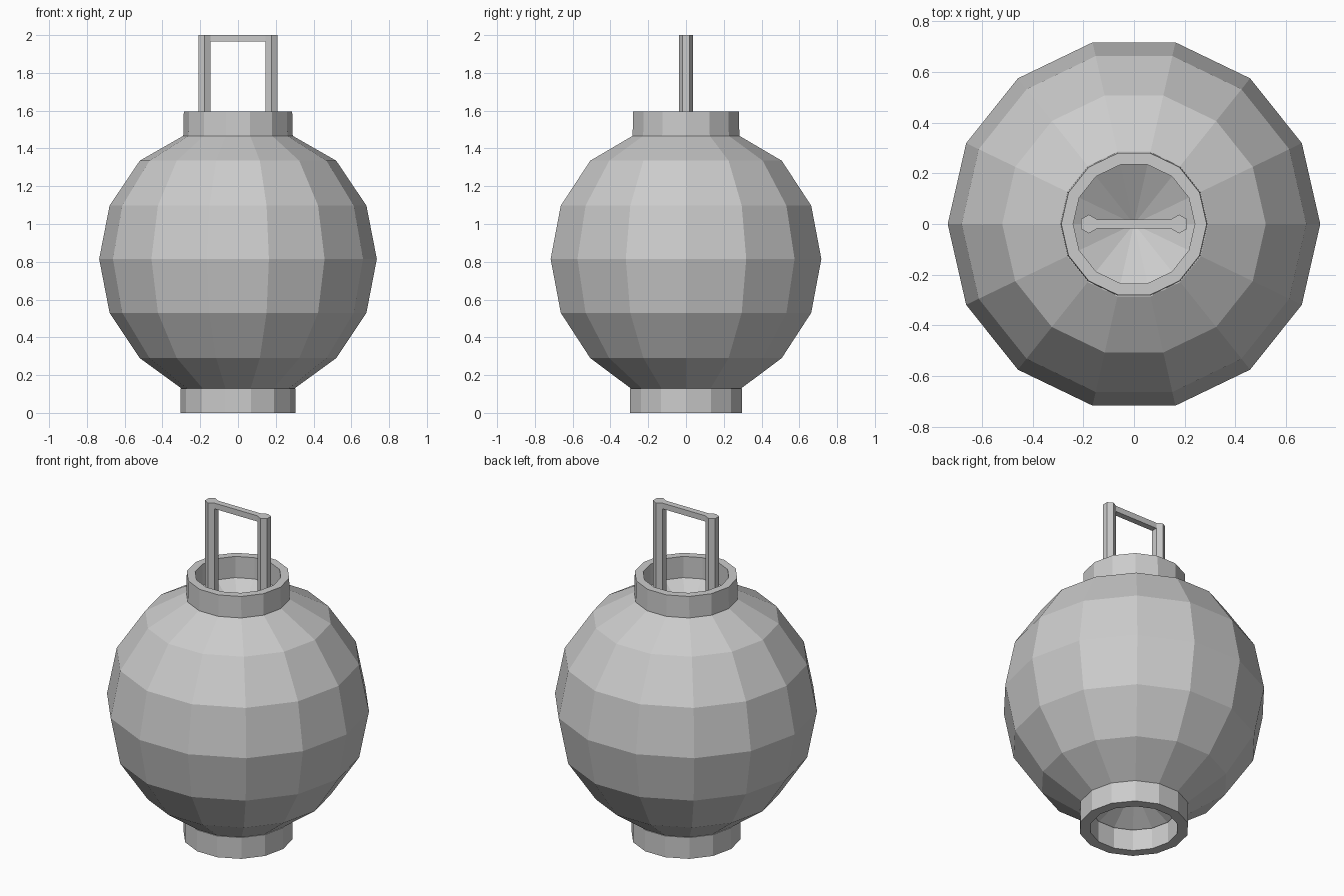
import bpy, bmesh
from math import pi, cos, sin

if "Cube" in bpy.data.objects:
    bpy.data.objects.remove(bpy.data.objects["Cube"])

SIDES = 14


def finish(bm, name):
    bmesh.ops.recalc_face_normals(bm, faces=bm.faces)
    mesh = bpy.data.meshes.new(name)
    bm.to_mesh(mesh)
    bm.free()
    obj = bpy.data.objects.new(name, mesh)
    bpy.context.collection.objects.link(obj)
    return obj


def lathe(name, profile, closed=False):
    """Spin (radius, z) points around z; radius 0 becomes a single pole."""
    bm = bmesh.new()
    rings = []
    for r, z in profile:
        n = SIDES if r else 1
        rings.append([bm.verts.new((r * cos(2 * pi * i / SIDES),
                                    r * sin(2 * pi * i / SIDES), z))
                      for i in range(n)])
    pairs = list(zip(rings, rings[1:]))
    if closed:
        pairs.append((rings[-1], rings[0]))
    for a, b in pairs:
        for i in range(SIDES):
            j = (i + 1) % SIDES
            quad = [a[i % len(a)], a[j % len(a)], b[j % len(b)], b[i % len(b)]]
            bm.faces.new(list(dict.fromkeys(quad)))
    return finish(bm, name)


# Faceted globe, with shallow cones sunk into both ends
lathe("lantern_body", [
    (0, 0.27), (0.24, 0.13), (0.30, 0.13), (0.52, 0.29), (0.68, 0.53),
    (0.735, 0.815), (0.68, 1.097), (0.52, 1.335), (0.293, 1.465),
    (0.24, 1.465), (0, 1.33)])

# Collars at the base and the mouth
lathe("base_collar", [(0.245, 0), (0.305, 0), (0.305, 0.13), (0.245, 0.13)], True)
lathe("top_collar", [(0.24, 1.465), (0.29, 1.465), (0.287, 1.595), (0.24, 1.595)], True)

# Handle: two hexagonal posts joined by a flat bar
POST_X, POST_R, POST_BASE, TOP = 0.178, 0.037, 1.40, 2.0
for side, label in ((-1, "left"), (1, "right")):
    bpy.ops.mesh.primitive_cylinder_add(
        vertices=6, radius=POST_R, depth=TOP - POST_BASE,
        location=(side * POST_X, 0, (TOP + POST_BASE) / 2))
    bpy.context.object.name = f"handle_post_{label}"

bpy.ops.mesh.primitive_cube_add(size=1, location=(0, 0, TOP - 0.0175))
bar = bpy.context.object
bar.name = "handle_bar"
bar.scale = (2 * (POST_X - POST_R * cos(pi / 6)), POST_R, 0.035)
